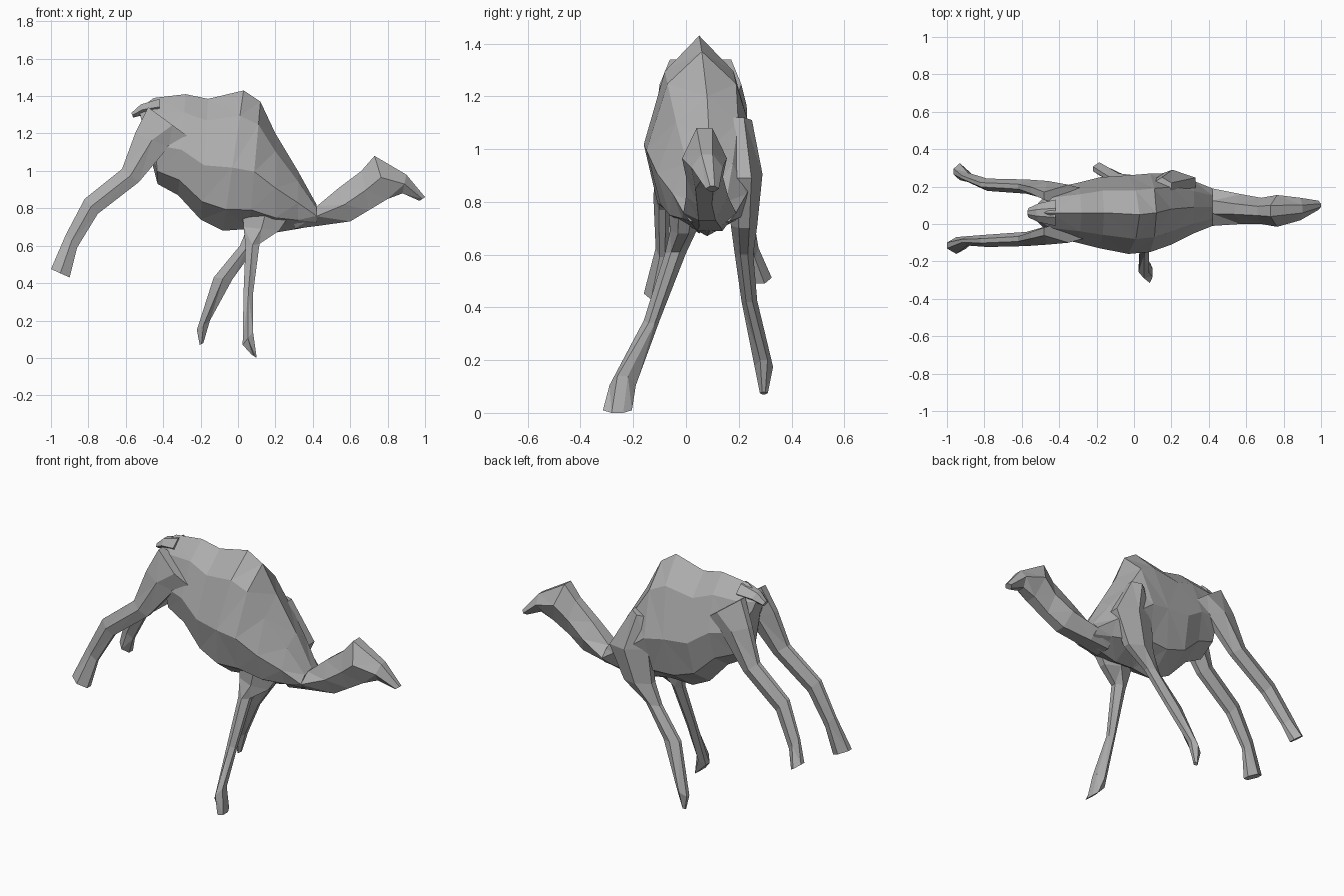
import bpy, bmesh

if "Cube" in bpy.data.objects:
    bpy.data.objects.remove(bpy.data.objects["Cube"], do_unlink=True)

hide = bpy.data.materials.new("grey_hide")
hide.use_nodes = True
hide.diffuse_color = (0.42, 0.42, 0.42, 1)
hide.node_tree.nodes["Principled BSDF"].inputs["Base Color"].default_value = (0.42, 0.42, 0.42, 1)

# Half cross-sections: (fraction from top to bottom, fraction of half width)
BARREL = [(0, 0), (0.18, 0.62), (0.55, 1), (0.85, 0.75), (1, 0)]
LIMB = [(0, 0.35), (0.5, 1), (1, 0.4)]


def loft(name, rings, profile):
    """Skin faceted rings; each ring is (x, z) top, (x, z) bottom, y centre, half width."""
    bm = bmesh.new()
    loops = []
    outline = [(t, w) for t, w in profile]
    outline += [(t, -w) for t, w in reversed(profile) if w > 0]
    for (ax, az), (bx, bz), y, half in rings:
        loops.append([bm.verts.new((ax + (bx - ax) * t, y + half * w, az + (bz - az) * t))
                      for t, w in outline])
    n = len(outline)
    for a, b in zip(loops, loops[1:]):
        for i in range(n):
            j = (i + 1) % n
            bm.faces.new((a[i], a[j], b[j], b[i]))
    bm.faces.new(loops[0])
    bm.faces.new(loops[-1])
    bmesh.ops.triangulate(bm, faces=bm.faces[:])
    bmesh.ops.recalc_face_normals(bm, faces=bm.faces[:])
    mesh = bpy.data.meshes.new(name)
    bm.to_mesh(mesh)
    bm.free()
    mesh.materials.append(hide)
    obj = bpy.data.objects.new(name, mesh)
    bpy.context.collection.objects.link(obj)
    return obj


# Humped torso, running into the low chest
loft("torso", [
    ((-.53, 1.33), (-.5, 1.2), .06, .05),
    ((-.45, 1.39), (-.43, .93), .06, .13),
    ((-.28, 1.41), (-.32, .87), .06, .16),
    ((-.16, 1.385), (-.2, .74), .06, .19),
    ((.03, 1.43), (-.08, .68), .05, .21),
    ((.12, 1.37), (.06, .69), .06, .21),
    ((.2, 1.2), (.2, .67), .08, .19),
    ((.32, 1.0), (.32, .69), .09, .14),
    ((.42, .82), (.42, .71), .09, .1),
], BARREL)

# Neck sweeping forward and up, with the head
loft("neck_and_head", [
    ((.3, .9), (.3, .69), .09, .12),
    ((.42, .81), (.42, .705), .09, .1),
    ((.54, .91), (.6, .73), .08, .08),
    ((.66, 1.0), (.7, .79), .07, .07),
    ((.73, 1.08), (.8, .85), .07, .085),
    ((.9, .98), (.88, .88), .08, .06),
    ((1.0, .86), (.97, .84), .1, .025),
], LIMB)

# Short tail
loft("tail", [
    ((-.42, 1.385), (-.42, 1.3), .06, .07),
    ((-.52, 1.355), (-.5, 1.3), .06, .05),
    ((-.57, 1.31), (-.56, 1.285), .06, .025),
], LIMB)

# Hind legs thrown backwards: same side outline, different spread and foot lift
HIND = [
    ((-.48, 1.34), (-.22, 1.15), .06),
    ((-.55, 1.2), (-.37, 1.13), .05),
    ((-.62, 1.01), (-.53, .94), .038),
    ((-.82, .85), (-.75, .77), .033),
    ((-.92, .66), (-.86, .59), .025),
    ((-1.0, .475), (-.9, .43), .045),
]
for name, spread, lift in (("hind_leg_right", [-.04, -.06, -.08, -.09, -.09, -.115], 0),
                           ("hind_leg_left", [.15, .18, .2, .21, .25, .28], .06)):
    rings = []
    for i, ((a, b, half), y) in enumerate(zip(HIND, spread)):
        up = lift if i == len(HIND) - 1 else 0
        rings.append(((a[0] + up * .6, a[1] + up), (b[0], b[1] + up), y, half))
    loft(name, rings, LIMB)

# Forelegs, each with its shoulder
loft("foreleg_right", [
    ((.02, .84), (.3, .8), -.0, .07),
    ((.03, .7), (.22, .68), -.01, .05),
    ((.04, .6), (.115, .61), -.04, .04),
    ((.03, .36), (.08, .34), -.13, .03),
    ((.025, .07), (.08, .14), -.24, .05),
    ((.07, .02), (.1, .0), -.26, .055),
], LIMB)
loft("foreleg_left", [
    ((.1, 1.1), (.2, 1.12), .2, .05),
    ((.08, .92), (.33, .89), .22, .07),
    ((.06, .72), (.24, .7), .22, .05),
    ((.01, .6), (.1, .6), .22, .035),
    ((-.13, .43), (-.03, .42), .24, .03),
    ((-.22, .15), (-.15, .2), .295, .035),
    ((-.205, .07), (-.185, .08), .295, .015),
], LIMB)
